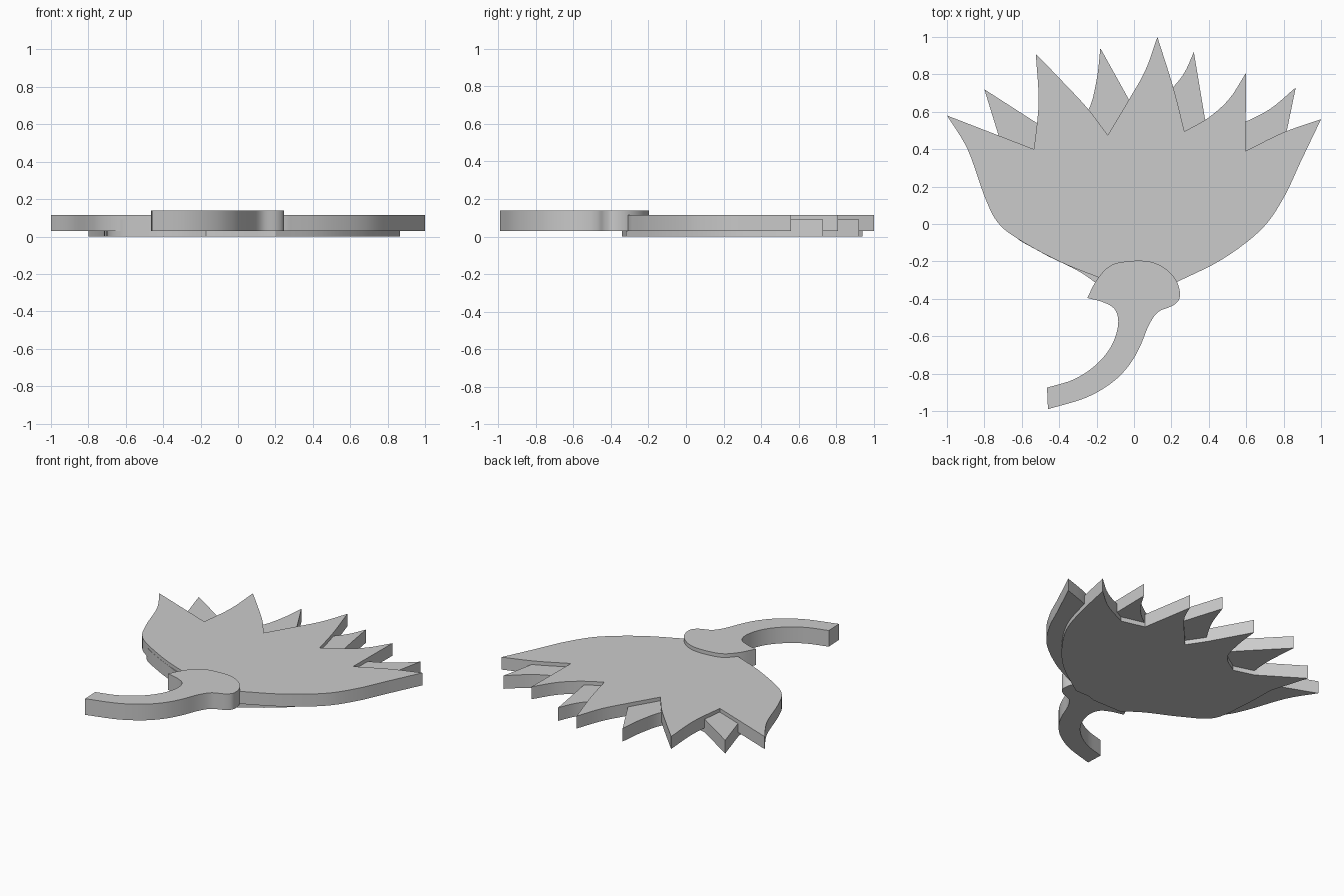
import bpy
import bmesh
from mathutils import Vector
from math import radians

default_cube = bpy.data.objects.get("Cube")
if default_cube:
    bpy.data.objects.remove(default_cube, do_unlink=True)

grey = bpy.data.materials.new("plain grey")
grey.use_nodes = True
grey.diffuse_color = (0.6, 0.6, 0.6, 1)
grey.node_tree.nodes["Principled BSDF"].inputs["Base Color"].default_value = grey.diffuse_color


def smooth_path(points, steps=5):
    """Catmull-Rom curve through an open run of points, without its last point."""
    pts = [Vector(p) / 100 for p in points]
    if len(pts) == 2:
        return pts[:1]
    pts = [2 * pts[0] - pts[1]] + pts + [2 * pts[-1] - pts[-2]]
    result = []
    for a, b, c, d in zip(pts, pts[1:], pts[2:], pts[3:]):
        for i in range(steps):
            t = i / steps
            result.append(0.5 * (2 * b + (c - a) * t
                                 + (2 * a - 5 * b + 4 * c - d) * t ** 2
                                 + (3 * b - a - 3 * c + d) * t ** 3))
    return result


def make_plate(name, edges, bottom, top):
    """Solid plate from outline edges; each edge starts at a sharp corner
    and runs on to the first point of the next edge."""
    outline = []
    for edge, following in zip(edges, edges[1:] + edges[:1]):
        outline += smooth_path(edge + following[:1])
    bm = bmesh.new()
    face = bm.faces.new([bm.verts.new((p.x, p.y, bottom)) for p in outline])
    extruded = bmesh.ops.extrude_face_region(bm, geom=[face], use_keep_orig=True)
    raised = [v for v in extruded["geom"] if isinstance(v, bmesh.types.BMVert)]
    bmesh.ops.translate(bm, verts=raised, vec=(0, 0, top - bottom))
    bmesh.ops.recalc_face_normals(bm, faces=bm.faces)
    mesh = bpy.data.meshes.new(name)
    bm.to_mesh(mesh)
    bm.free()
    mesh.materials.append(grey)
    plate = bpy.data.objects.new(name, mesh)
    bpy.context.collection.objects.link(plate)
    bpy.ops.object.select_all(action="DESELECT")
    plate.select_set(True)
    bpy.context.view_layer.objects.active = plate
    bpy.ops.object.shade_smooth_by_angle(angle=radians(30))
    return plate


# Front layer: five pointed petals above a rounded cup
make_plate("front_petals", [
    [(-100, 58), (-89, 40), (-80, 15), (-73, 1), (-62, -8), (-40, -20)],
    [(-18, -29)],
    [(23, -31), (47, -19), (68, -3), (80, 14), (89, 33)],
    [(100, 56), (80, 49)],
    [(59.5, 39)],
    [(60, 81), (51, 67), (40, 57)],
    [(27, 49.5), (21, 73)],
    [(12.5, 100), (6, 82), (-3, 66)],
    [(-14, 47.5), (-25, 62), (-39, 77)],
    [(-52.5, 91), (-51, 65)],
    [(-53.5, 40)],
], 0.03, 0.115)

# Back layer: four petals showing between the front ones
make_plate("back_petals", [
    [(-80, 72)],
    [(-72, 46), (-71, 20), (-67, -3), (-50, -15), (-30, -25)],
    [(-17, -34)],
    [(4, -34)],
    [(10, -32)],
    [(20, -32), (44, -15), (60, 2), (73, 22), (80, 43)],
    [(86.5, 73), (72, 61)],
    [(54, 52)],
    [(38, 56)],
    [(32, 92), (27, 81), (20, 72)],
    [(5, 55)],
    [(-3, 67)],
    [(-18, 94), (-20, 77), (-25, 60)],
    [(-38, 50)],
    [(-52, 54), (-66, 63)],
], 0, 0.09)

# Domed flower base running into a curved stalk
make_plate("stem", [
    [(-25, -39.5), (-20, -30), (-13, -22.5), (-4, -20), (8, -20),
     (17, -24), (23, -31), (24.5, -39), (21, -43.5), (13, -47),
     (8, -54), (3, -66), (-3, -76), (-12, -85), (-26, -93)],
    [(-46, -99)],
    [(-46.5, -87.5), (-32, -83), (-20, -75), (-12, -65),
     (-8.5, -54), (-10, -46), (-16, -42)],
], 0.03, 0.14)
